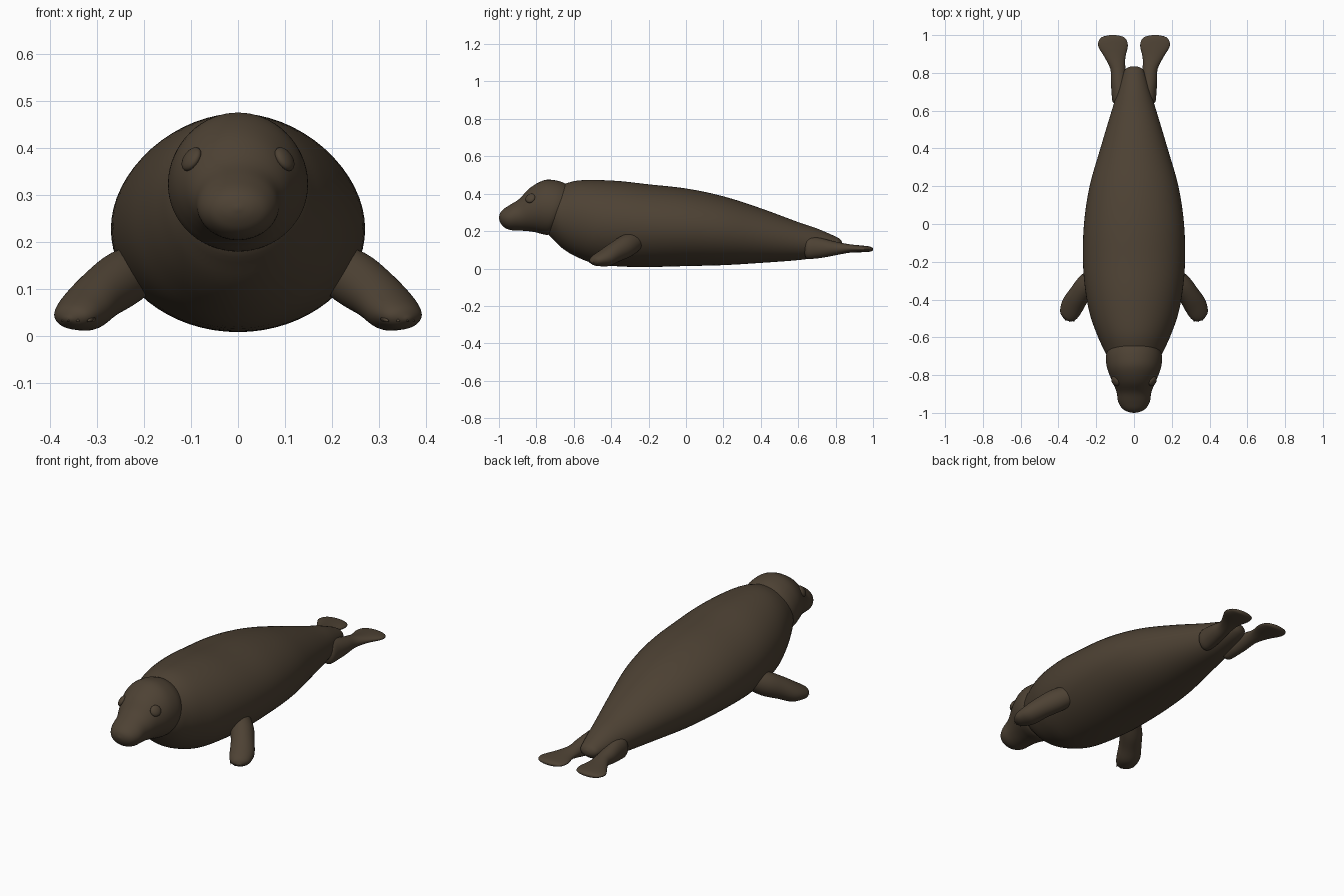
import bpy, bmesh, math
from mathutils import Vector

if "Cube" in bpy.data.objects:
    bpy.data.objects.remove(bpy.data.objects["Cube"])

fur = bpy.data.materials.new("dark brown fur")
fur.diffuse_color = (0.075, 0.054, 0.034, 1)
fur.use_nodes = True
fur.node_tree.nodes["Principled BSDF"].inputs["Base Color"].default_value = fur.diffuse_color

def finish(name, bm, mirror=False):
    bmesh.ops.recalc_face_normals(bm, faces=bm.faces)
    for f in bm.faces:
        f.smooth = True
    me = bpy.data.meshes.new(name)
    bm.to_mesh(me)
    bm.free()
    me.materials.append(fur)
    ob = bpy.data.objects.new(name, me)
    bpy.context.collection.objects.link(ob)
    if mirror:
        ob.modifiers.new("mirror", 'MIRROR')
    return ob

def spline(rows, steps):
    """Catmull-Rom interpolation through rows of numbers."""
    out = []
    for i in range(len(rows) - 1):
        a, b = rows[max(i - 1, 0)], rows[i]
        c, d = rows[i + 1], rows[min(i + 2, len(rows) - 1)]
        for s in range(steps):
            t = s / steps
            out.append([0.5 * (2 * q + (r - p) * t + (2 * p - 5 * q + 4 * r - w) * t * t
                        + (3 * q - p - 3 * r + w) * t ** 3) for p, q, r, w in zip(a, b, c, d)])
    return out + [list(rows[-1])]

def loft(name, rows, U=(1, 0, 0), V=(0, 0, 1), steps=4, n=48, mirror=False):
    """Rows: centre x, y, z, half width along U, half height along V, backward lean."""
    bm = bmesh.new()
    U, V = Vector(U).normalized(), Vector(V).normalized()
    rings = []
    for x, y, z, hu, hv, lean in spline(rows, steps):
        hu, hv = max(hu, 0.001), max(hv, 0.001)
        ring = []
        for k in range(n):
            a = 2 * math.pi * k / n
            p = Vector((x, y, z)) + U * hu * math.cos(a) + V * hv * math.sin(a)
            p.y += lean * (p.z - z)
            ring.append(bm.verts.new(p))
        rings.append(ring)
    for r, s in zip(rings, rings[1:]):
        for k in range(n):
            bm.faces.new((r[k], r[(k + 1) % n], s[(k + 1) % n], s[k]))
    bm.faces.new(rings[0])
    bm.faces.new(rings[-1])
    return finish(name, bm, mirror)

def profile(rows):
    """y, top, bottom, half width, lean -> loft rows."""
    return [(0, y, (t + b) / 2, w, (t - b) / 2, l) for y, t, b, w, l in rows]

# Body
loft("body", profile([
    (-.75, .33, .29, .02, 0), (-.74, .39, .195, .095, 0), (-.70, .43, .145, .14, 0),
    (-.65, .452, .10, .167, 0), (-.58, .47, .06, .198, 0), (-.48, .473, .024, .233, 0),
    (-.35, .467, .011, .258, 0), (-.2, .45, .008, .27, 0), (0, .428, .013, .265, 0),
    (.2, .386, .018, .235, 0), (.4, .322, .03, .178, 0), (.6, .248, .045, .118, 0),
    (.7, .214, .06, .087, 0), (.78, .18, .08, .062, 0), (.82, .16, .1, .045, 0),
    (.835, .14, .118, .015, 0)]), n=64)

# Head and snout
loft("head", profile([
    (-.64, .34, .30, .02, .31), (-.665, .435, .205, .125, .31), (-.69, .455, .181, .146, .31),
    (-.73, .471, .183, .148, .24), (-.78, .472, .193, .137, .15), (-.84, .431, .2, .112, .05),
    (-.89, .373, .203, .092, 0), (-.94, .341, .206, .084, 0), (-.975, .318, .222, .064, 0),
    (-.993, .298, .246, .036, 0), (-1.0, .275, .268, .004, 0)]), n=64)

# Front flippers
loft("front_flippers", [
    (.17, -.24, .165, .045, .045, 0), (.24, -.31, .125, .057, .06, 0),
    (.29, -.375, .09, .057, .055, 0), (.325, -.43, .058, .06, .048, 0),
    (.345, -.47, .045, .053, .035, 0), (.357, -.493, .038, .038, .023, 0),
    (.363, -.507, .034, .006, .004, 0)],
    U=(.825, .565, 0), V=(.2, -.3, .93), mirror=True)

# Hind flippers
loft("hind_flippers", [
    (.07, .632, .11, .01, .015, 0), (.071, .645, .11, .041, .056, 0),
    (.073, .7, .11, .046, .056, 0), (.08, .76, .108, .043, .045, 0),
    (.085, .82, .107, .04, .032, 0), (.1, .88, .107, .054, .022, 0),
    (.111, .94, .105, .078, .018, 0), (.112, .975, .104, .072, .015, 0),
    (.112, .992, .103, .052, .011, 0), (.112, 1.0, .103, .015, .004, 0)], mirror=True)

def blob(name, centre, normal, size):
    """Ellipsoid whose short axis points along the normal."""
    bm = bmesh.new()
    bmesh.ops.create_uvsphere(bm, u_segments=24, v_segments=14, radius=1)
    bmesh.ops.scale(bm, vec=size, verts=bm.verts)
    m = Vector(normal).to_track_quat('Z', 'Y').to_matrix()
    bmesh.ops.transform(bm, matrix=m.to_4x4(), verts=bm.verts)
    bmesh.ops.translate(bm, vec=centre, verts=bm.verts)
    return finish(name, bm, True)

# Eyes and nostrils
blob("eyes", (.099, -.832, .376), (.75, -.4, .5), (.028, .028, .014))
blob("nostrils", (.022, -.981, .302), (0, -.8, .6), (.007, .003, .003))

# Claws along the tip of each front flipper
bm = bmesh.new()
for i in range(5):
    u = (i - 2) * .019
    new = bmesh.ops.create_cone(bm, cap_ends=True, segments=10, radius1=.007,
                                radius2=.001, depth=.024)["verts"]
    aim = Vector((.45, -.83, -.25)).to_track_quat('Z', 'Y').to_matrix().to_4x4()
    bmesh.ops.transform(bm, matrix=aim, verts=new)
    back = 14 * u * u
    bmesh.ops.translate(bm, verts=new, vec=(
        .357 + .825 * u - .526 * back, -.502 + .565 * u + .77 * back, .034))
finish("front_claws", bm, True)
